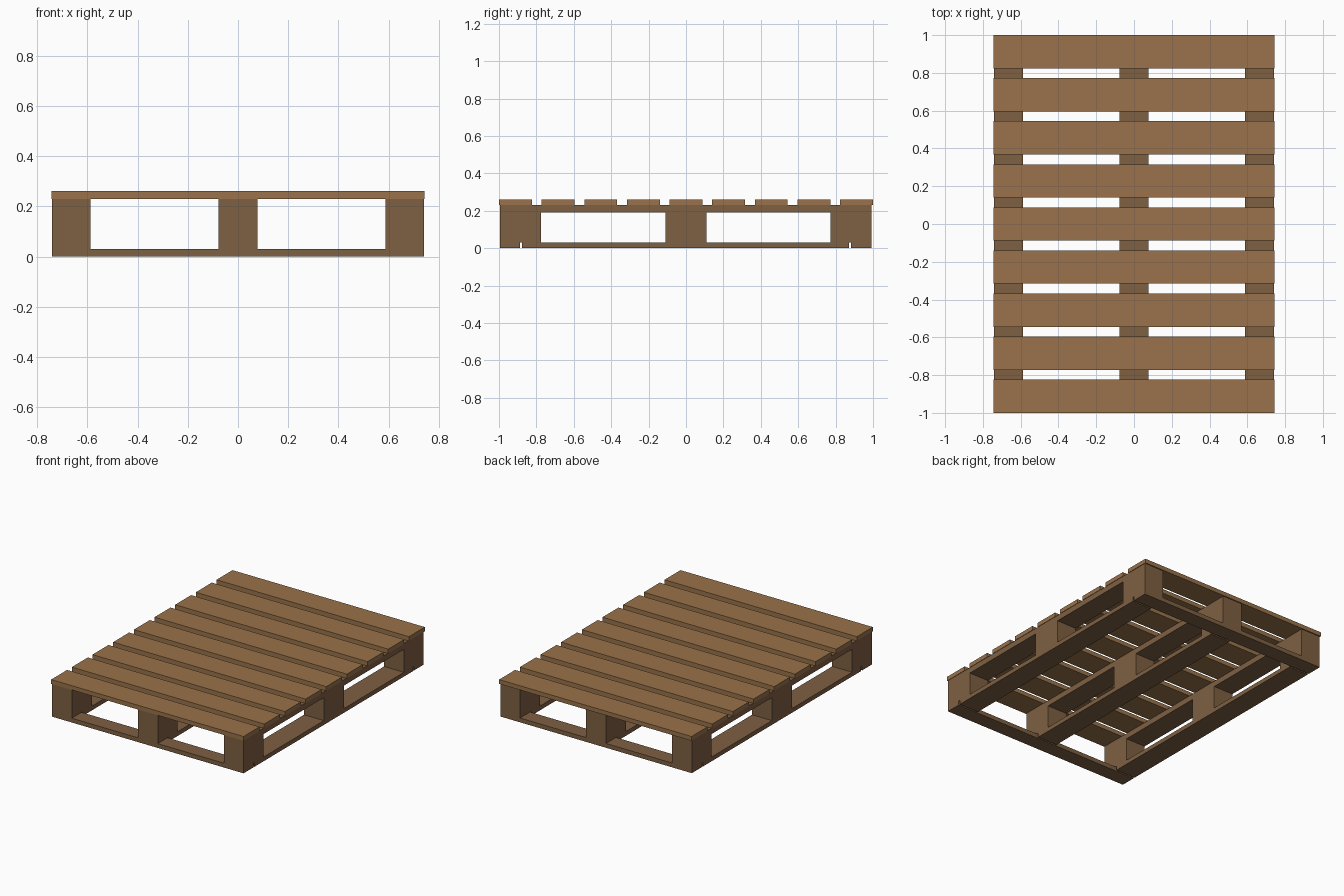
import bpy

if "Cube" in bpy.data.objects:
    bpy.data.objects.remove(bpy.data.objects["Cube"])


def material(name, rgb):
    m = bpy.data.materials.new(name)
    m.diffuse_color = (*rgb, 1)
    m.use_nodes = True
    m.node_tree.nodes["Principled BSDF"].inputs["Base Color"].default_value = m.diffuse_color
    return m


deck_wood = material("deck_wood", (0.32, 0.17, 0.07))
base_wood = material("base_wood", (0.21, 0.115, 0.055))


def board(name, x, y, z, mat):
    """Box spanning the (low, high) pairs x, y, z."""
    bpy.ops.mesh.primitive_cube_add(size=1, location=[(a + b) / 2 for a, b in (x, y, z)])
    ob = bpy.context.object
    ob.name = name
    ob.scale = [b - a for a, b in (x, y, z)]
    bpy.ops.object.transform_apply(location=False, rotation=False, scale=True)
    ob.data.materials.append(mat)
    return ob


Y0, Y1 = -0.995, 0.992
columns = [(-0.74, -0.587), (-0.077, 0.077), (0.587, 0.74)]
rows = [(Y0, -0.775), (-0.11, 0.11), (0.773, Y1)]

# Top deck slats
SLATS, WIDTH = 9, 0.176
pitch = (2 - WIDTH) / (SLATS - 1)
for i in range(SLATS):
    y = -1 + i * pitch
    board(f"deck_slat_{i + 1}", (-0.743, 0.743), (y, y + WIDTH), (0.23, 0.26), deck_wood)

# Upper stringers, spacer blocks and bottom runners in each column
for c, x in enumerate(columns, 1):
    board(f"stringer_{c}", x, (Y0, Y1), (0.19, 0.23), base_wood)
    board(f"bottom_runner_{c}", x, (-0.876, 0.871), (0, 0.03), base_wood)
    for r, y in enumerate(rows, 1):
        board(f"block_{c}_{r}", x, y, (0.03, 0.19), base_wood)

# Bottom end boards, separated from the runners by a narrow gap
board("bottom_front_board", (-0.74, 0.74), (Y0, -0.887), (0, 0.03), base_wood)
board("bottom_back_board", (-0.74, 0.74), (0.882, Y1), (0, 0.03), base_wood)
